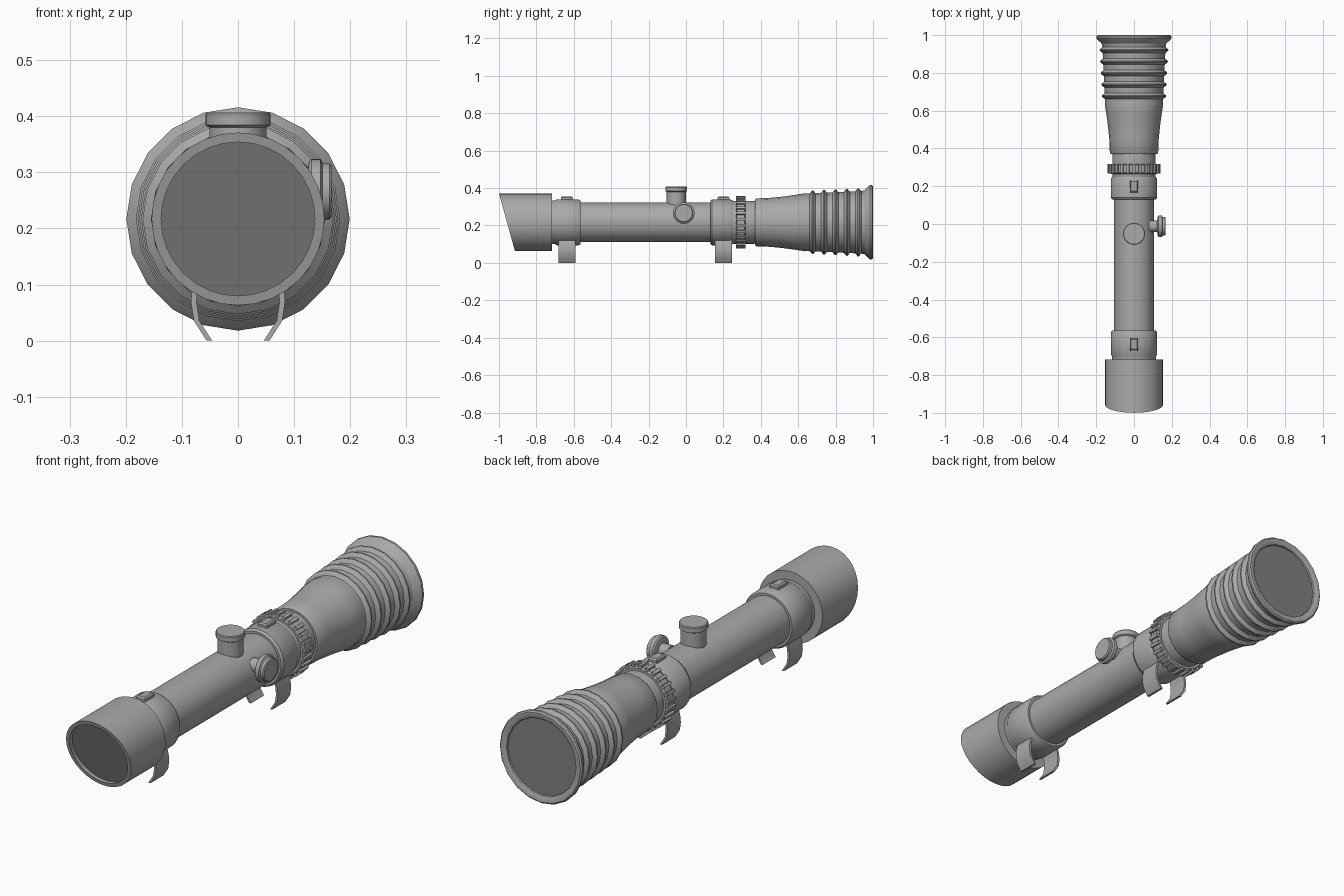
import bpy, bmesh
from math import sin, cos, pi, radians
from mathutils import Matrix, Vector

cube = bpy.data.objects.get("Cube")
if cube:
    bpy.data.objects.remove(cube, do_unlink=True)

AXIS_Z = 0.217
ALONG_Y = Matrix.Translation((0, 0, AXIS_Z)) @ Matrix.Rotation(-pi / 2, 4, 'X')


def material(name, value):
    m = bpy.data.materials.new(name)
    m.use_nodes = True
    color = (value, value, value, 1)
    m.diffuse_color = color
    m.node_tree.nodes["Principled BSDF"].inputs["Base Color"].default_value = color
    return m


BODY = material("body grey", 0.4)
GLASS = material("dark glass grey", 0.22)


def finish(name, bm, mat=BODY, angle=32):
    bmesh.ops.recalc_face_normals(bm, faces=bm.faces)
    mesh = bpy.data.meshes.new(name)
    bm.to_mesh(mesh)
    bm.free()
    mesh.materials.append(mat)
    mesh.shade_smooth()
    mesh.set_sharp_from_angle(angle=radians(angle))
    obj = bpy.data.objects.new(name, mesh)
    bpy.context.collection.objects.link(obj)
    return obj


def lathe(name, profile, sides=32, matrix=ALONG_Y, mat=BODY, slant=None):
    """Revolve (distance, radius) points, capping both ends."""
    bm = bmesh.new()
    rings = []
    for t, r in profile:
        ring = []
        for i in range(sides):
            a = 2 * pi * i / sides - pi / 2
            ring.append(bm.verts.new(matrix @ Vector((r * cos(a), r * sin(a), t))))
        rings.append(ring)
    for a, b in zip(rings, rings[1:]):
        for i in range(sides):
            j = (i + 1) % sides
            bm.faces.new((a[i], a[j], b[j], b[i]))
    bm.faces.new(rings[0])
    bm.faces.new(rings[-1])
    if slant:
        for v in bm.verts:
            if v.co.y < -0.8:
                v.co.y -= slant * (v.co.z - AXIS_Z)
    return finish(name, bm, mat)


def block(bm, size, matrix):
    bmesh.ops.create_cube(bm, size=1, matrix=matrix @ Matrix.Diagonal((*size, 1)))


# Slanted front hood with its recessed lens
SLANT = 0.276
lathe("front_hood", [(-0.935, 0.137), (-0.957, 0.137), (-0.957, 0.154), (-0.717, 0.154)], slant=SLANT)
lathe("front_lens", [(-0.939, 0.137), (-0.936, 0.137)], mat=GLASS, slant=SLANT)

# Main tube and the two mounting rings
lathe("main_tube", [(-0.73, 0.106), (0.27, 0.106)])
lathe("front_ring", [(-0.73, 0.117), (-0.7, 0.117), (-0.69, 0.123), (-0.575, 0.123), (-0.563, 0.116)])
lathe("rear_ring", [(0.13, 0.116), (0.14, 0.123), (0.235, 0.123), (0.25, 0.116)])

# Neck and ribbed adjustment ring
lathe("rear_neck", [(0.24, 0.112), (0.255, 0.115), (0.36, 0.115), (0.38, 0.112)])
lathe("adjustment_ring", [(0.266, 0.125), (0.272, 0.132), (0.312, 0.132), (0.318, 0.125)])
bm = bmesh.new()
RIBS = 26
for i in range(RIBS):
    turn = ALONG_Y @ Matrix.Rotation(2 * pi * i / RIBS, 4, 'Z')
    block(bm, (0.014, 0.02, 0.05), turn @ Matrix.Translation((0, -0.131, 0.292)))
finish("adjustment_ribs", bm)

# Eyepiece: flared cone, bellows ridges, rounded flange
eyepiece = [(0.37, 0.115), (0.37, 0.123), (0.378, 0.128), (0.45, 0.131),
            (0.52, 0.138), (0.58, 0.146), (0.635, 0.155), (0.645, 0.153)]
for k in range(5):
    y = 0.677 + 0.061 * k
    base, crest = 0.154 + 0.003 * k, 0.17 + 0.003 * k
    eyepiece += [(y - 0.016, base), (y - 0.003, crest), (y + 0.003, crest), (y + 0.016, base + 0.001)]
eyepiece += [(0.955, 0.171), (0.977, 0.194), (0.984, 0.199), (0.994, 0.199),
             (1.0, 0.193), (1.0, 0.179), (0.994, 0.167), (0.984, 0.165)]
lathe("eyepiece", eyepiece, sides=20)
lathe("rear_lens", [(0.984, 0.165), (0.987, 0.165)], sides=20, mat=GLASS)

# Adjustment turrets on the top and the left
turret = [(0.09, 0.051), (0.163, 0.051), (0.167, 0.058), (0.187, 0.058), (0.191, 0.055)]
lathe("top_turret", turret, matrix=Matrix.Translation((0, -0.052, AXIS_Z)))
knob = [(0.08, 0.03), (0.122, 0.03), (0.127, 0.054), (0.131, 0.058), (0.147, 0.058),
        (0.151, 0.05), (0.163, 0.05), (0.167, 0.046)]
lathe("side_turret", knob, matrix=Matrix.Translation((0, -0.012, 0.266)) @ Matrix.Rotation(pi / 2, 4, 'Y'))

# Ring lugs and the curved clamp legs beneath
LEG = [(0.066, 0.135), (0.076, 0.1), (0.079, 0.07), (0.074, 0.036), (0.051, 0.0)]
for label, y in (("front", -0.637), ("rear", 0.2)):
    bm = bmesh.new()
    block(bm, (0.042, 0.064, 0.036), Matrix.Translation((0, y, 0.337)))
    bmesh.ops.bevel(bm, geom=[e for e in bm.edges if all(v.co.z > 0.34 for v in e.verts)],
                    offset=0.006, segments=1, affect='EDGES')
    finish(label + "_lug", bm)
    for side, sx in (("left", 1), ("right", -1)):
        bm = bmesh.new()
        rows = []
        for x, z in LEG:
            rows.append([bm.verts.new((sx * (x + dx), y + dy, z))
                         for dx, dy in ((-0.005, -0.045), (0.005, -0.045), (0.005, 0.045), (-0.005, 0.045))])
        for a, b in zip(rows, rows[1:]):
            for i in range(4):
                j = (i + 1) % 4
                bm.faces.new((a[i], a[j], b[j], b[i]))
        bm.faces.new(rows[0])
        bm.faces.new(rows[-1])
        finish(f"{label}_{side}_clamp_leg", bm)
